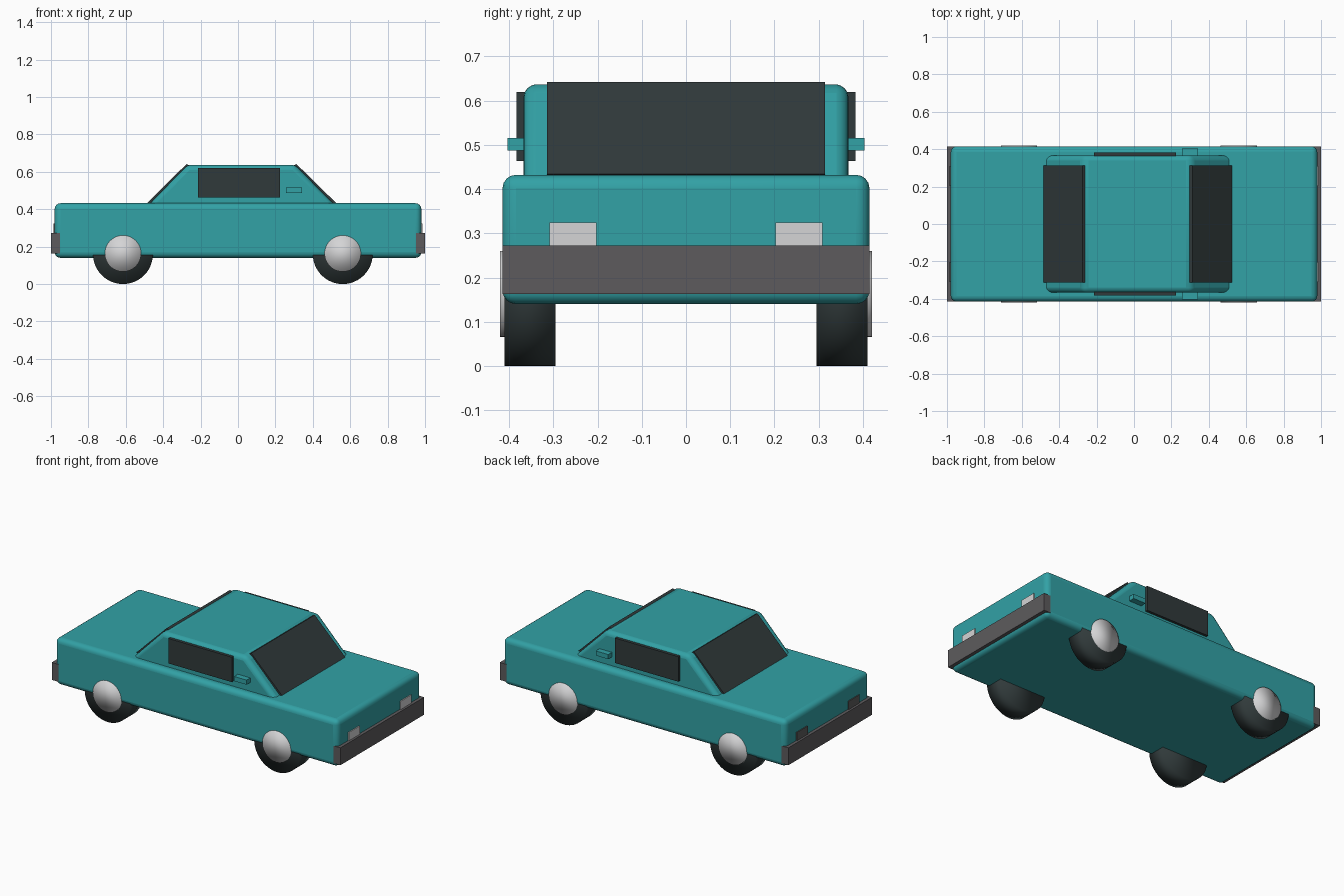
import bpy, bmesh, math
from mathutils import Matrix

if "Cube" in bpy.data.objects:
    bpy.data.objects.remove(bpy.data.objects["Cube"])


def material(name, rgb):
    m = bpy.data.materials.new(name)
    m.diffuse_color = (*rgb, 1)
    m.use_nodes = True
    m.node_tree.nodes["Principled BSDF"].inputs["Base Color"].default_value = m.diffuse_color
    return m


TEAL = material("teal paint", (0.032, 0.36, 0.38))
DARK = material("dark glass and rubber", (0.03, 0.042, 0.043))
BUMPER = material("bumper grey", (0.11, 0.105, 0.11))
LIGHT = material("light grey", (0.66, 0.66, 0.67))
TAIL = material("tail light grey", (0.11, 0.11, 0.11))


def prism(name, profile, y0, y1, mat, bevel=0):
    """Extrude an x-z outline from y0 to y1."""
    bm = bmesh.new()
    face = bm.faces.new([bm.verts.new((x, y0, z)) for x, z in profile])
    ext = bmesh.ops.extrude_face_region(bm, geom=[face])["geom"]
    for v in ext:
        if isinstance(v, bmesh.types.BMVert):
            v.co.y = y1
    bmesh.ops.recalc_face_normals(bm, faces=bm.faces)
    mesh = bpy.data.meshes.new(name)
    bm.to_mesh(mesh)
    bm.free()
    ob = bpy.data.objects.new(name, mesh)
    bpy.context.collection.objects.link(ob)
    mesh.materials.append(mat)
    if bevel:
        mod = ob.modifiers.new("rounded edges", "BEVEL")
        mod.width, mod.segments = bevel, 4
        mod.limit_method = "ANGLE"
        bpy.context.view_layer.objects.active = ob
        ob.select_set(True)
        bpy.ops.object.shade_smooth_by_angle(angle=math.radians(40))
        ob.select_set(False)
    return ob


def box(name, x0, x1, y0, y1, z0, z1, mat, bevel=0):
    return prism(name, [(x0, z0), (x1, z0), (x1, z1), (x0, z1)], y0, y1, mat, bevel)


def disc(name, x, y, z, radius, depth, mat):
    """Smooth cylinder along y."""
    bm = bmesh.new()
    bmesh.ops.create_cone(bm, cap_ends=True, segments=48, radius1=radius, radius2=radius,
                          depth=depth, matrix=Matrix.Translation((x, y, z)) @ Matrix.Rotation(math.pi / 2, 4, "X"))
    for f in bm.faces:
        f.smooth = True
    mesh = bpy.data.meshes.new(name)
    bm.to_mesh(mesh)
    bm.free()
    mesh.materials.append(mat)
    bpy.context.collection.objects.link(bpy.data.objects.new(name, mesh))


# Lower body and cabin
box("body", -0.98, 0.98, -0.415, 0.415, 0.14, 0.432, TEAL, 0.03)
prism("cabin", [(-0.495, 0.405), (0.535, 0.405), (0.305, 0.637), (-0.27, 0.637)],
      -0.367, 0.367, TEAL, 0.027)

# Sloping windscreens
prism("front_windscreen", [(0.505, 0.43), (0.524, 0.434), (0.312, 0.642), (0.298, 0.635)],
      -0.314, 0.314, DARK)
prism("rear_windscreen", [(-0.465, 0.43), (-0.484, 0.434), (-0.275, 0.642), (-0.262, 0.635)],
      -0.314, 0.314, DARK)

# Bumpers and lamps at both ends
for end, s, lamp in (("front", 1, LIGHT), ("rear", -1, TAIL)):
    box(end + "_bumper", s * 0.953, s * 1.0, -0.415, 0.415, 0.163, 0.272, BUMPER)
    for side, t in (("left", 1), ("right", -1)):
        box(f"{end}_lamp_{side}", s * 0.96, s * 0.986, t * 0.202, t * 0.309, 0.22, 0.324, lamp)

# Side windows, mirrors, wheels and hubcaps
for side, t in (("left", 1), ("right", -1)):
    box("side_window_" + side, -0.215, 0.225, t * 0.36, t * 0.383, 0.464, 0.62, DARK)
    box("mirror_" + side, 0.256, 0.342, t * 0.35, t * 0.404, 0.487, 0.516, TEAL)
    for end, x in (("rear", -0.615), ("front", 0.56)):
        disc(f"{end}_wheel_{side}", x, t * 0.353, 0.16, 0.16, 0.116, DARK)
        disc(f"{end}_hubcap_{side}", x, t * 0.4, 0.163, 0.097, 0.042, LIGHT)
